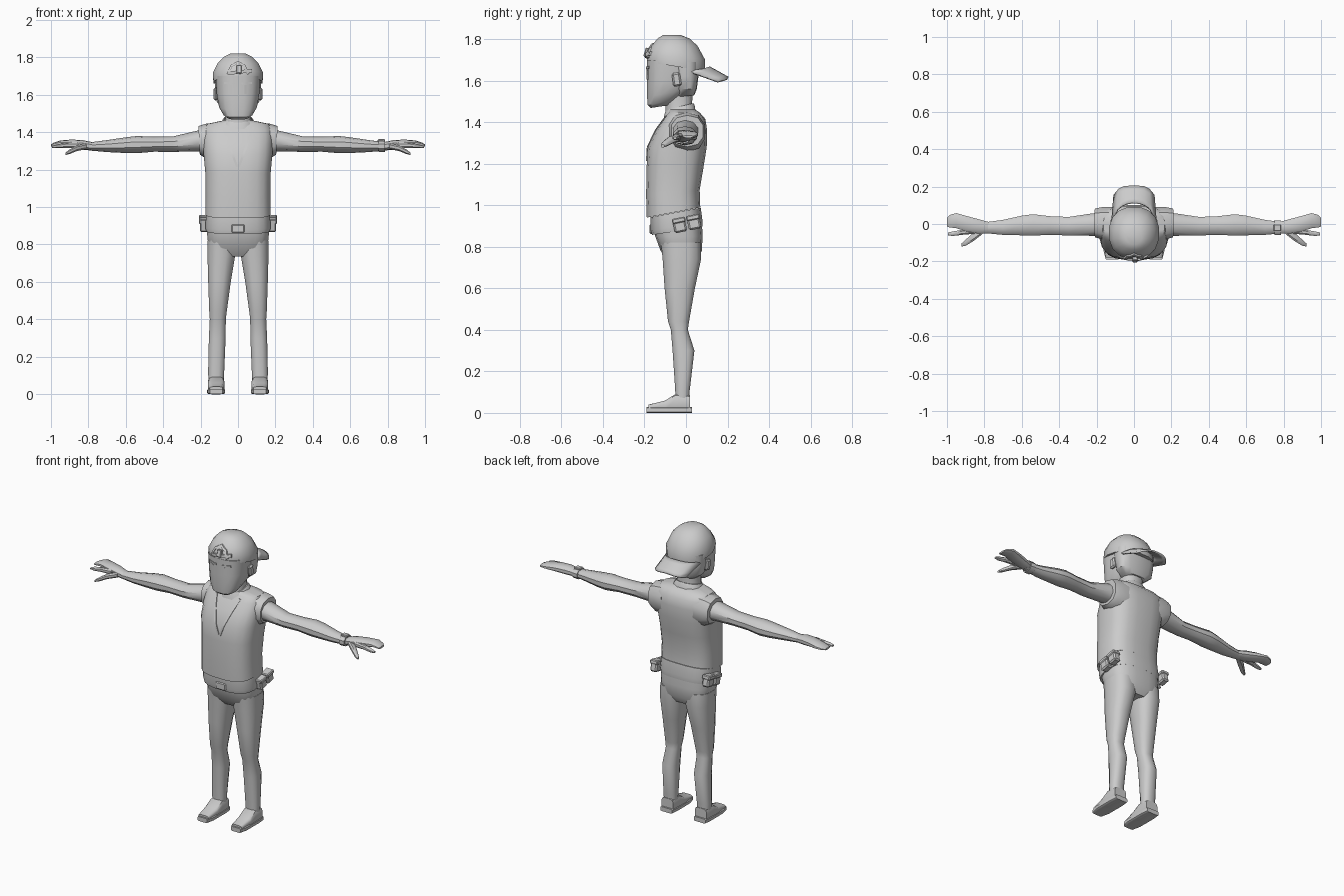
import bpy, bmesh, math
from mathutils import Vector
from mathutils.bvhtree import BVHTree

grey = bpy.data.materials.new("plain grey")
grey.diffuse_color = (0.6, 0.6, 0.6, 1)


def finish(name, bm, angle=40):
    bmesh.ops.recalc_face_normals(bm, faces=bm.faces)
    me = bpy.data.meshes.new(name)
    bm.to_mesh(me)
    bm.free()
    me.materials.append(grey)
    me.shade_smooth()
    me.set_sharp_from_angle(angle=math.radians(angle))
    ob = bpy.data.objects.new(name, me)
    bpy.context.collection.objects.link(ob)
    return ob


def loft(name, axis, rings, n=16, exp=2.4, side=1, angle=40):
    """Rings are (position, centre a, centre b, radius a, radius b[, slope along b])."""
    bm, loops = bmesh.new(), []
    for pos, ca, cb, ra, rb, *rest in rings:
        slope, loop = (rest[0] if rest else 0), []
        for i in range(n):
            t = 2 * math.pi * (i + 0.5) / n
            c, s = math.cos(t), math.sin(t)
            a = ca + ra * math.copysign(abs(c) ** (2 / exp), c)
            b = cb + rb * math.copysign(abs(s) ** (2 / exp), s)
            p = pos + slope * (b - cb)
            x, y, z = {"x": (p, a, b), "y": (a, p, b), "z": (a, b, p)}[axis]
            loop.append(bm.verts.new((x * side, y, z)))
        loops.append(loop)
    for l0, l1 in zip(loops, loops[1:]):
        for i in range(n):
            j = (i + 1) % n
            bm.faces.new((l0[i], l0[j], l1[j], l1[i]))
    bm.faces.new(loops[0])
    bm.faces.new(loops[-1])
    return finish(name, bm, angle)


def box(name, centre, size, tilt=0, bevel=0.008):
    bm = bmesh.new()
    bmesh.ops.create_cube(bm, size=1)
    bmesh.ops.scale(bm, vec=size, verts=bm.verts)
    bmesh.ops.bevel(bm, geom=bm.edges[:], offset=bevel, segments=1, affect='EDGES')
    ob = finish(name, bm, 30)
    ob.location, ob.rotation_euler.x = centre, tilt
    return ob


def front_strip(name, target, path, half, steps=6, lift=0.006):
    """Thin strip along (x, z) points, laid on the front of a target part."""
    bm = bmesh.new()
    tree = BVHTree.FromPolygons([v.co for v in target.data.vertices],
                                [p.vertices[:] for p in target.data.polygons])
    pts = []
    for p, q in zip(path, path[1:]):
        pts += [Vector(p).lerp(Vector(q), k / steps) for k in range(steps)]
    pts.append(Vector(path[-1]))
    rows = []
    for i, p in enumerate(pts):
        d = (pts[min(i + 1, len(pts) - 1)] - pts[max(i - 1, 0)]).normalized()
        row = []
        for s in (-half, half):
            x, z = p.x - d.y * s, p.y + d.x * s
            hit = tree.ray_cast(Vector((x, -1, z)), Vector((0, 1, 0)))[0]
            y = hit.y if hit else -0.1
            row += [bm.verts.new((x, y - lift, z)), bm.verts.new((x, y + 0.003, z))]
        rows.append((row[0], row[2], row[3], row[1]))
    for a, b in zip(rows, rows[1:]):
        for i in range(4):
            j = (i + 1) % 4
            bm.faces.new((a[i], a[j], b[j], b[i]))
    bm.faces.new(rows[0])
    bm.faces.new(rows[-1])
    return finish(name, bm, 30)


# Vest, belt and trousers top
vest = loft("vest", "z", [
    (0.965, 0, -0.06, 0.176, 0.130, 0.19), (1.06, 0, -0.063, 0.174, 0.130, 0.1),
    (1.18, 0, -0.053, 0.176, 0.138), (1.28, 0, -0.042, 0.185, 0.143),
    (1.36, 0, -0.022, 0.188, 0.125), (1.415, 0, -0.008, 0.185, 0.102),
    (1.445, 0, -0.01, 0.165, 0.078), (1.462, 0, -0.02, 0.085, 0.062)], n=20, exp=2.9)
loft("belt", "z", [
    (0.875, 0, -0.043, 0.172, 0.122, 0.15), (0.90, 0, -0.045, 0.176, 0.126, 0.17),
    (0.965, 0, -0.05, 0.172, 0.122, 0.19)], n=20, exp=2.9)
loft("trouser_hips", "z", [
    (0.735, 0, -0.018, 0.13, 0.07), (0.78, 0, -0.023, 0.158, 0.1),
    (0.85, 0, -0.034, 0.166, 0.115), (0.92, 0, -0.04, 0.168, 0.117, 0.1)], n=20, exp=2.9)
box("belt_buckle", (0, -0.166, 0.885), (0.07, 0.02, 0.045), 0, 0.005)

# Neck, shirt collar and head
loft("neck", "z", [(1.42, 0, -0.03, 0.08, 0.07), (1.47, 0, -0.035, 0.068, 0.065),
                   (1.56, 0, -0.03, 0.07, 0.065)], n=12)
loft("shirt_collar", "z", [(1.41, 0, -0.03, 0.115, 0.085, 0.15),
                           (1.465, 0, -0.03, 0.082, 0.073, 0.25),
                           (1.475, 0, -0.03, 0.074, 0.067, 0.25)], n=12)
head = loft("head", "z", [
    (1.475, 0, -0.125, 0.052, 0.045, 0.15), (1.495, 0, -0.115, 0.078, 0.07, 0.2),
    (1.54, 0, -0.085, 0.103, 0.104, 0.18), (1.60, 0, -0.071, 0.115, 0.118),
    (1.70, 0, -0.068, 0.122, 0.122)], n=16, exp=2.7)
loft("back_hair", "z", [
    (1.525, 0, -0.005, 0.07, 0.045, 0.1), (1.56, 0, 0.0, 0.115, 0.052),
    (1.62, 0, 0.0, 0.125, 0.06), (1.69, 0, -0.005, 0.127, 0.07)], n=14, exp=3)

# Backward cap with peak behind and strap in front
cap = loft("cap", "z", [
    (1.668, 0, -0.048, 0.134, 0.141, -0.16), (1.715, 0, -0.048, 0.136, 0.142, -0.1),
    (1.768, 0, -0.055, 0.112, 0.112), (1.803, 0, -0.06, 0.078, 0.078),
    (1.82, 0, -0.068, 0.042, 0.042)], n=16, exp=2.2)
bm = bmesh.new()
grid = []
for r in range(5):
    v, row = r / 4, []
    for c in range(9):
        u = c / 4 - 1
        row.append(bm.verts.new((u * (0.122 - 0.012 * v), 0.01 + 0.105 * (1 - u * u) ** 0.5 * (1 - v)
                                 + v * (0.195 - 0.05 * u ** 4), 1.668 - 0.05 * v - 0.02 * u * u)))
    grid.append(row)
for r in range(4):
    for c in range(8):
        bm.faces.new((grid[r][c], grid[r][c + 1], grid[r + 1][c + 1], grid[r + 1][c]))
peak = finish("cap_peak", bm)
peak.modifiers.new("thickness", 'SOLIDIFY').thickness = 0.01
front_strip("cap_opening_arch", cap, [(-0.055, 1.71), (-0.035, 1.755), (0, 1.775),
                                      (0.035, 1.755), (0.055, 1.71)], 0.006, 2, 0.009)
front_strip("cap_strap", cap, [(-0.055, 1.715), (0.075, 1.73)], 0.009, 6, 0.01)
box("strap_buckle", (0.005, -0.19, 1.735), (0.028, 0.02, 0.045), -0.3, 0.004)

# Parts on both sides
for s, side in ((-1, "right"), (1, "left")):
    # Face and vest neckline
    front_strip(side + "_eye", head, [(s * 0.045, 1.605), (s * 0.045, 1.652)], 0.009, 2, 0.003)
    front_strip(side + "_eyebrow", head, [(s * 0.02, 1.66), (s * 0.075, 1.664)], 0.006, 4, 0.005)
    front_strip(side + "_neckline", vest, [(s * 0.005, 1.215), (s * 0.082, 1.43)], 0.006, 10, 0.005)
    box(side + "_ear", (s * 0.12, -0.045, 1.605), (0.022, 0.04, 0.065), 0.15)
    # Sleeve opening and bare arm
    loft(side + "_sleeve", "x", [
        (0.11, 0.0, 1.355, 0.095, 0.095), (0.17, 0.004, 1.352, 0.09, 0.094),
        (0.208, 0.006, 1.357, 0.08, 0.076, 0.05)], n=10, side=s)
    loft(side + "_arm", "x", [
        (0.15, 0.0, 1.355, 0.065, 0.06), (0.22, -0.003, 1.353, 0.063, 0.055),
        (0.35, -0.012, 1.336, 0.052, 0.041), (0.45, -0.008, 1.336, 0.052, 0.04),
        (0.54, -0.005, 1.334, 0.06, 0.046), (0.60, -0.008, 1.331, 0.055, 0.042),
        (0.70, -0.018, 1.326, 0.042, 0.032), (0.80, -0.02, 1.324, 0.030, 0.021)],
        n=10, exp=2.1, side=s)
    # Mitten hand, forefinger and thumb
    loft(side + "_hand", "x", [
        (0.77, -0.02, 1.324, 0.03, 0.021), (0.83, -0.013, 1.332, 0.04, 0.026),
        (0.89, 0.0, 1.338, 0.043, 0.023), (0.95, 0.018, 1.340, 0.042, 0.016),
        (0.985, 0.015, 1.334, 0.035, 0.01), (1.0, 0.01, 1.33, 0.025, 0.006)], n=10, side=s)
    loft(side + "_forefinger", "x", [
        (0.85, -0.035, 1.33, 0.018, 0.018), (0.92, -0.045, 1.33, 0.014, 0.014),
        (0.97, -0.052, 1.325, 0.013, 0.011), (0.995, -0.053, 1.322, 0.008, 0.006)], n=8, side=s)
    loft(side + "_thumb", "x", [
        (0.81, -0.035, 1.325, 0.02, 0.017), (0.86, -0.07, 1.315, 0.024, 0.016),
        (0.90, -0.1, 1.296, 0.017, 0.013), (0.922, -0.112, 1.285, 0.009, 0.007)], n=8, side=s)
    # Trouser leg
    loft(side + "_leg", "z", [
        (0.05, 0.117, -0.017, 0.04, 0.034), (0.11, 0.117, -0.017, 0.044, 0.036),
        (0.30, 0.111, -0.012, 0.046, 0.054), (0.40, 0.108, -0.032, 0.044, 0.042),
        (0.44, 0.107, -0.036, 0.048, 0.052), (0.60, 0.099, -0.03, 0.062, 0.075),
        (0.74, 0.089, -0.02, 0.076, 0.095), (0.82, 0.085, -0.025, 0.08, 0.098)],
        n=12, exp=2.5, side=s)
    # Shoe and sole
    loft(side + "_shoe", "y", [
        (-0.18, 0.117, 0.022, 0.036, 0.018), (-0.10, 0.117, 0.03, 0.045, 0.03),
        (-0.05, 0.117, 0.045, 0.045, 0.047), (0.02, 0.117, 0.043, 0.042, 0.043)],
        n=12, exp=4, side=s)
    loft(side + "_sole", "y", [
        (-0.19, 0.117, 0.014, 0.034, 0.014), (-0.14, 0.117, 0.014, 0.047, 0.014),
        (-0.02, 0.117, 0.014, 0.048, 0.014), (0.03, 0.117, 0.014, 0.042, 0.014)],
        n=12, exp=6, side=s)
    # Belt pouches with flaps
    for k, (y, z) in enumerate(((-0.03, 0.902), (0.038, 0.916))):
        box(f"{side}_pouch_{k + 1}", (s * 0.182, y, z), (0.045, 0.06, 0.065), 0.2)
        box(f"{side}_pouch_flap_{k + 1}", (s * 0.183, y - 0.005, z + 0.025),
            (0.053, 0.065, 0.025), 0.2, 0.005)

# Wrist watch on one arm
loft("watch_band", "x", [(0.75, -0.02, 1.325, 0.042, 0.031),
                         (0.785, -0.02, 1.325, 0.04, 0.03)], n=10)
box("watch_face", (0.767, -0.02, 1.355), (0.04, 0.035, 0.016), 0, 0.004)
